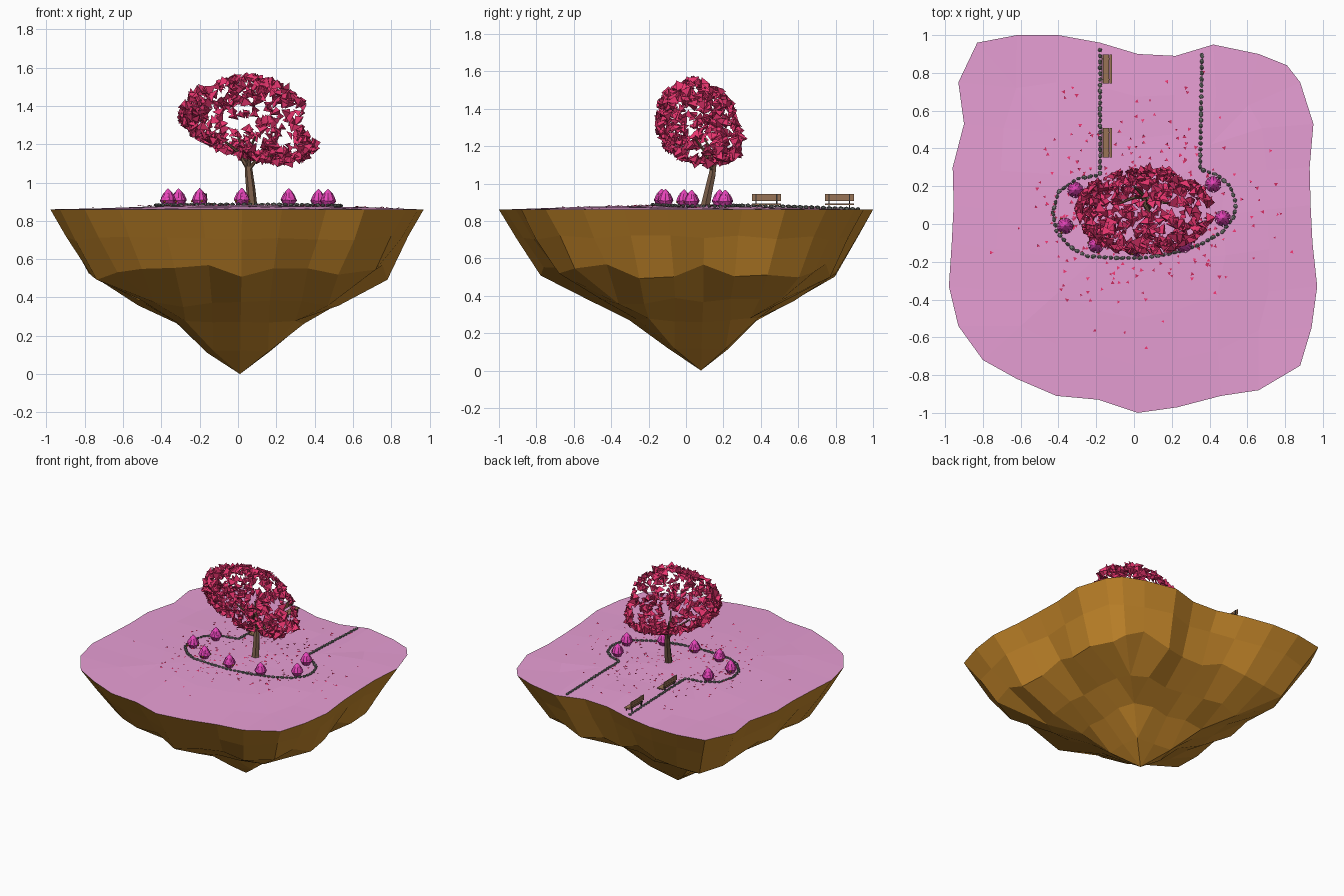
import bpy, bmesh, math, random
from mathutils import Vector, Matrix, noise

if "Cube" in bpy.data.objects:
    bpy.data.objects.remove(bpy.data.objects["Cube"])

random.seed(7)
R = random.uniform


def mat(name, r, g, b):
    m = bpy.data.materials.new(name)
    m.diffuse_color = tuple(((c / 255 + 0.055) / 1.055) ** 2.4 for c in (r, g, b)) + (1,)
    m.use_nodes = True
    m.node_tree.nodes["Principled BSDF"].inputs["Base Color"].default_value = m.diffuse_color
    return m


EARTH = mat("earth brown", 204, 140, 44)
GRASS = mat("pink grass", 232, 159, 213)
LEAF = mat("crimson leaf", 242, 56, 116)
BARK = mat("bark", 118, 90, 70)
STONE = mat("grey stone", 112, 118, 112)
BUD = mat("magenta bud", 236, 70, 190)
STAMEN = mat("orange stamen", 245, 165, 40)
WOOD = mat("bench wood", 152, 115, 86)
IRON = mat("dark iron", 52, 50, 50)


def finish(name, bm, *mats):
    bmesh.ops.recalc_face_normals(bm, faces=bm.faces)
    me = bpy.data.meshes.new(name)
    bm.to_mesh(me)
    bm.free()
    for m in mats:
        me.materials.append(m)
    ob = bpy.data.objects.new(name, me)
    bpy.context.collection.objects.link(ob)
    return ob


def height(x, y):
    return 0.86 + 0.022 * max(0, 1 - (x * x + y * y) / 0.85)


def box(bm, x0, x1, y0, y1, z0, z1, mi=0):
    m = Matrix.Translation(((x0 + x1) / 2, (y0 + y1) / 2, (z0 + z1) / 2)) @ Matrix.Diagonal((x1 - x0, y1 - y0, z1 - z0, 1))
    for v in bmesh.ops.create_cube(bm, size=1, matrix=m)["verts"]:
        for f in v.link_faces:
            f.material_index = mi


# ---- floating island: a square 8 x 8 patch, built as nested square rings
# outline starts at the back left corner, 8 segments per side, clockwise from above
outline = [(-.83, .96), (-.62, 1), (-.40, 1), (-.18, .96), (.02, .90), (.22, .89), (.42, .95), (.66, .90),
           (.81, .84), (.88, .75), (.95, .53), (.93, .30), (.935, .1), (.945, -.1), (.97, -.33), (.94, -.55),
           (.88, -.75), (.66, -.88), (.46, -.91), (.23, -.97), (.02, -1), (-.19, -.93), (-.41, -.91), (-.62, -.82),
           (-.80, -.72), (-.93, -.54), (-.98, -.33), (-.965, -.1), (-.955, .1), (-.96, .30), (-.90, .53), (-.93, .75)]


def ring(bm, c, scale, zf, cx=0, cy=0, jit=0):
    """Ring of 8*c vertices: the outline resampled and scaled."""
    out = []
    for k in range(max(1, 8 * c)):
        t = 4 * k / max(c, 1)
        a, b = Vector(outline[int(t) % 32]), Vector(outline[(int(t) + 1) % 32])
        p = a.lerp(b, t % 1) * scale * (1 + R(-jit, jit)) + Vector((cx, cy))
        out.append(bm.verts.new((p.x, p.y, zf(p.x, p.y))))
    return c, out


def loft(bm, rings):
    for (c, a), (d, b) in zip(rings, rings[1:]):
        n = 8 * c

        def inner(k):
            k %= n
            if d == c:
                return b[k]
            if d == 0:
                return b[0]
            side, m = divmod(k, 2 * c)
            return b[(side * 2 * d + min(max(m - 1, 0), 2 * d)) % (8 * d)]
        for i in range(n):
            vs = list(dict.fromkeys((a[i], a[(i + 1) % n], inner(i + 1), inner(i))))
            if len(vs) > 2:
                bm.faces.new(vs)


bm = bmesh.new()
levels = [(4, 1, .86, 0, 0), (4, .91, .71, .015, .01), (4, .80, .53, .04, .025), (3, .54, .37, .02, .03),
          (2, .35, .27, .012, .05), (1, .17, .115, .01, .04), (0, 0, 0, 0, 0)]
rings = []
for c, s, z, dz, jit in levels:
    rings.append(ring(bm, c, s, lambda x, y: z + R(-dz, dz), .01 * (1 - s), .08 * (1 - s), jit))
loft(bm, rings)
finish("island_rock", bm, EARTH)

bm = bmesh.new()
loft(bm, [ring(bm, 4, 1, lambda x, y: .86)] +
     [ring(bm, c, c / 4, lambda x, y: height(x, y) + R(-.004, .002)) for c in (3, 2, 1, 0)])
finish("island_lawn", bm, GRASS)


# ---- tree trunk and branches as six-sided tapering tubes
def tube(bm, pts, radii, n=6):
    prev = None
    for i, (p, r) in enumerate(zip(pts, radii)):
        d = Vector(pts[min(i + 1, len(pts) - 1)]) - Vector(pts[max(i - 1, 0)])
        q = Vector((0, 0, 1)).rotation_difference(d)
        cur = [bm.verts.new(Vector(p) + q @ Vector((r * math.cos(a), r * math.sin(a), 0)))
               for a in (math.tau * k / n for k in range(n))]
        if prev:
            for k in range(n):
                bm.faces.new((prev[k], prev[(k + 1) % n], cur[(k + 1) % n], cur[k]))
        else:
            bm.faces.new(cur)
        prev = cur
    bm.faces.new(prev)


bm = bmesh.new()
tube(bm, [(.075, .10, .85), (.072, .105, .89), (.067, .12, .96), (.057, .14, 1.05), (.05, .15, 1.12)],
     [.036, .027, .024, .021, .016])
fork = (.055, .145, 1.07)
for mid, tip in (((.0, .14, 1.16), (-.10, .10, 1.24)), ((.09, .12, 1.11), (.18, .11, 1.14)),
                 ((.06, .10, 1.17), (.09, .05, 1.24)), ((.03, .17, 1.16), (0, .20, 1.24))):
    tube(bm, [fork, mid, tip], [.013, .009, .005])
finish("tree_trunk", bm, BARK)


# ---- canopy: hollow shell of pyramid leaves with gaps
def leaf(bm, p, n, size):
    d = (n + Vector((R(-1, 1), R(-1, 1), R(-1, 1))) * 1.1).normalized()
    u = d.orthogonal().normalized()
    w = d.cross(u)
    a0 = R(0, 6.28)
    base = [bm.verts.new(p + size * R(.5, .9) * (u * math.cos(a0 + k * 2.094) + w * math.sin(a0 + k * 2.094)))
            for k in range(3)]
    tip = bm.verts.new(p + d * size * R(.4, .9))
    bm.faces.new(base)
    for k in range(3):
        bm.faces.new((base[k], base[(k + 1) % 3], tip))


bm = bmesh.new()
count = 0
while count < 560:
    n = Vector((random.gauss(0, 1), random.gauss(0, 1), random.gauss(0, 1))).normalized()
    if noise.noise(Vector((n.x * 2.6, n.y * 1.2, n.z * 2.6)) + Vector((3.1, 0, 1.7))) > .27:
        continue
    x, y, z = n.x * .345, n.y * .215, n.z * (.27 if n.z > 0 else .13)
    tilt = -.24 * x * (1 - max(0, n.z)) - .25 * y * (1 - abs(n.z) * .5)
    leaf(bm, Vector((.055 + x, .068 + y, 1.27 + z + tilt)), n, R(.032, .058))
    count += 1
finish("tree_canopy", bm, LEAF)

# ---- fallen petals scattered around the tree
bm = bmesh.new()
for i in range(260):
    a, r = R(0, math.tau), abs(random.gauss(.38, .16))
    x, y = .05 + r * 1.1 * math.cos(a), .08 + r * math.sin(a)
    if max(abs(x), abs(y)) > .86:
        continue
    b, s = R(0, 6.28), R(.008, .013)
    bm.faces.new([bm.verts.new((x + s * math.cos(b + k * 2.1), y + s * math.sin(b + k * 2.1),
                                height(x, y) + .002 + .005 * (k == 1))) for k in range(3)])
finish("fallen_petals", bm, LEAF)

# ---- stone edging: stones strung at even spacing along the path
path = [(-.18, .92), (-.18, .26), (-.30, .24), (-.40, .17), (-.43, .06), (-.41, -.04), (-.34, -.12), (-.25, -.17),
        (-.10, -.18), (.05, -.18), (.20, -.155), (.35, -.11), (.47, -.04), (.53, .04), (.54, .11), (.51, .20),
        (.44, .26), (.35, .29), (.36, .91)]
bm = bmesh.new()
step, carry = .031, 0
for a, b in zip(path, path[1:]):
    a, b = Vector(a), Vector(b)
    d = b - a
    t = carry
    while t < d.length:
        p = a + d * (t / d.length)
        m = (Matrix.Translation((p.x, p.y, height(*p) + .005)) @ Matrix.Rotation(math.atan2(d.y, d.x) + R(-.3, .3), 4, 'Z')
             @ Matrix.Diagonal((R(.012, .018), R(.009, .013), R(.008, .011), 1)))
        bmesh.ops.create_icosphere(bm, subdivisions=1, radius=1, matrix=m)
        t += step
    carry = t - d.length
finish("stone_edging", bm, STONE)

# ---- flower buds: pointed core wrapped in five folded petals
bm = bmesh.new()
for x, y in ((-.31, .18), (-.365, -.01), (-.20, -.11), (.02, -.13), (.265, -.11), (.47, .03), (.42, .21)):
    z, turn = height(x, y), R(0, 6)
    tube(bm, [(x, y, z + h) for h in (-.005, .018, .045, .068, .09)], [.024, .036, .036, .022, .002], 8)
    for k in range(5):
        rot = Matrix.Translation((x, y, z)) @ Matrix.Rotation(turn + k * math.tau / 5, 4, 'Z')
        v = [bm.verts.new(rot @ Vector(c)) for c in
             ((.024, 0, 0), (.036, -.024, .026), (.043, 0, .03), (.036, .024, .026), (.026, 0, .068))]
        for f in ((0, 2, 1), (0, 3, 2), (1, 2, 4), (2, 3, 4)):
            bm.faces.new([v[i] for i in f])
    # small orange stamens at the foot
    if x in (-.20, -.365, .02):
        for k in range(3):
            a = turn + .6 + k * math.tau / 3
            c = (x + .041 * math.cos(a), y + .041 * math.sin(a), z + .022)
            r = bmesh.ops.create_icosphere(bm, subdivisions=1, radius=.007, matrix=Matrix.Translation(c))
            for vert in r["verts"]:
                for f in vert.link_faces:
                    f.material_index = 1
finish("flower_buds", bm, BUD, STAMEN)

# ---- two benches facing +x: slatted seat, slatted back, iron frames
for i, yc in enumerate((.43, .82)):
    bm = bmesh.new()
    y0, y1, z = yc - .077, yc + .077, .864
    for k in range(3):
        x = -.163 + k * .016
        box(bm, x, x + .0155, y0, y1, z + .022, z + .028)
    for k in range(2):
        box(bm, -.172, -.167, y0, y1, z + .042 + k * .019, z + .06 + k * .019)
    for y in (yc - .055, yc + .055):
        box(bm, -.167, -.162, y - .003, y + .003, z - .006, z + .078, 1)
        box(bm, -.122, -.117, y - .003, y + .003, z - .006, z + .022, 1)
        box(bm, -.167, -.117, y - .003, y + .003, z + .017, z + .022, 1)
    finish(f"bench_{i + 1}", bm, WOOD, IRON)
